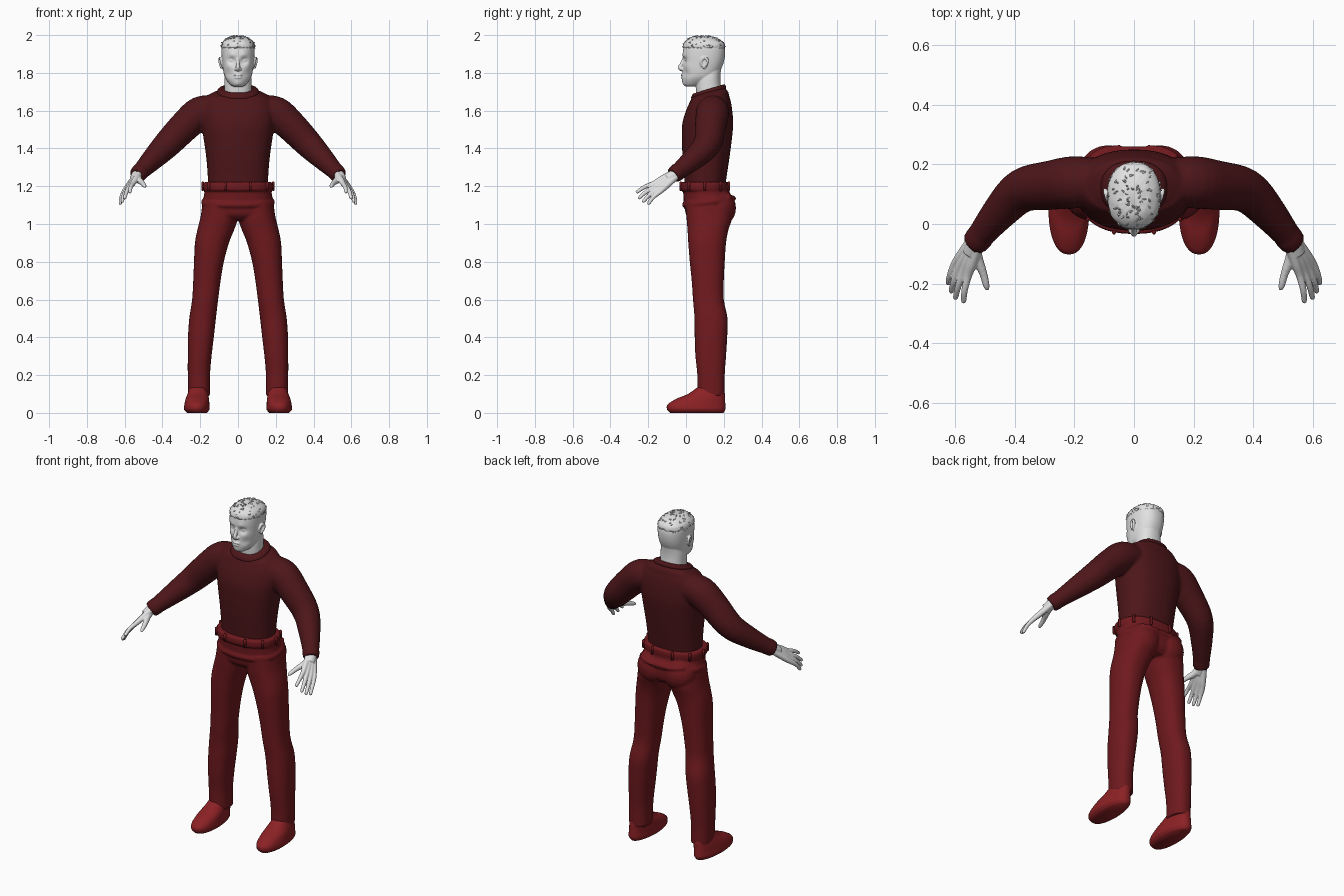
import bpy, bmesh, math, random
from mathutils import Vector, Matrix

if "Cube" in bpy.data.objects:
    bpy.data.objects.remove(bpy.data.objects["Cube"])
random.seed(4)


def material(name, colour):
    m = bpy.data.materials.new(name)
    m.use_nodes = True
    m.diffuse_color = (*colour, 1)
    m.node_tree.nodes["Principled BSDF"].inputs["Base Color"].default_value = (*colour, 1)
    return m


pale = material("pale grey skin", (0.75, 0.75, 0.75))
maroon = material("dark maroon knit", (0.075, 0.008, 0.01))
red = material("deep red cloth", (0.16, 0.01, 0.013))
shoe_red = material("shoe red", (0.26, 0.015, 0.018))


def spline(keys, steps):
    """Catmull-Rom interpolation of equal-length tuples."""
    out = []
    for i in range(len(keys) - 1):
        four = [keys[max(0, min(len(keys) - 1, i + k))] for k in (-1, 0, 1, 2)]
        for s in range(steps):
            t = s / steps
            out.append([b + 0.5 * t * (c - a + t * (2*a - 5*b + 4*c - d + t * (3*(b - c) + d - a)))
                        for a, b, c, d in zip(*four)])
    return out + [list(keys[-1])]


def skin(bm, rings, mirror=False):
    """Bridge rings of points into a closed solid, optionally on both sides."""
    made = []
    for side in ((1, -1) if mirror else (1,)):
        loops = [[bm.verts.new((p[0] * side, p[1], p[2])) for p in r] for r in rings]
        n = len(loops[0])
        for a, b in zip(loops, loops[1:]):
            for i in range(n):
                bm.faces.new((a[i], a[(i + 1) % n], b[(i + 1) % n], b[i]))
        bm.faces.new(loops[0])
        bm.faces.new(loops[-1])
        made += [v for r in loops for v in r]
    return made


def oval(z, x0, x1, y0, y1, tilt=0, sides=40, power=2.3):
    pts = []
    for i in range(sides):
        a = math.tau * i / sides
        c, s = math.cos(a), math.sin(a)
        dx = math.copysign(abs(c) ** (2 / power), c) * (x1 - x0) / 2
        dy = math.copysign(abs(s) ** (2 / power), s) * (y1 - y0) / 2
        pts.append(((x0 + x1) / 2 + dx, (y0 + y1) / 2 + dy, z + tilt * dy))
    return pts


def stack(bm, keys, mirror=False, steps=4, sides=40):
    """Solid from level ovals: (z, x0, x1, y0, y1[, tilt])."""
    return skin(bm, [oval(*k, sides=sides) for k in spline(keys, steps)], mirror)


def body(bm, keys, **kw):
    """Centred stack: (z, half width, y0, y1[, tilt])."""
    return stack(bm, [(k[0], -k[1], *k[1:]) for k in keys], **kw)


def tube(bm, keys, mirror=False, steps=4, sides=20):
    """Round limb along a path of (x, y, z, radius)."""
    path = spline(keys, steps)
    rings = []
    for i, (x, y, z, r) in enumerate(path):
        t = Vector(path[min(i + 1, len(path) - 1)][:3]) - Vector(path[max(i - 1, 0)][:3])
        u = t.cross(Vector((0.3, 1, 0.2))).normalized()
        v = t.cross(u).normalized()
        rings.append([Vector((x, y, z)) + r * (math.cos(a) * u + math.sin(a) * v)
                      for a in (math.tau * k / sides for k in range(sides))])
    skin(bm, rings, mirror)


def ball(bm, centre, radii, mirror=False):
    for side in ((1, -1) if mirror else (1,)):
        place = Matrix.Translation((centre[0] * side, *centre[1:])) @ Matrix.Diagonal((*radii, 1))
        bmesh.ops.create_uvsphere(bm, u_segments=20, v_segments=12, radius=1, matrix=place)


def finish(bm, name, mat, voxel=0, smooth=3):
    bmesh.ops.recalc_face_normals(bm, faces=bm.faces)
    mesh = bpy.data.meshes.new(name)
    bm.to_mesh(mesh)
    bm.free()
    mesh.materials.append(mat)
    mesh.shade_smooth()
    ob = bpy.data.objects.new(name, mesh)
    bpy.context.collection.objects.link(ob)
    if voxel:
        mod = ob.modifiers.new("blend", "REMESH")
        mod.mode = "VOXEL"
        mod.voxel_size = voxel
        mod.use_smooth_shade = True
        soft = ob.modifiers.new("soften", "SMOOTH")
        soft.factor, soft.iterations = 0.5, smooth
    return ob


# Sweater: torso, sleeves and cuffs
bm = bmesh.new()
body(bm, [(1.17, .155, -.005, .205), (1.25, .16, -.01, .215), (1.35, .168, -.018, .23),
          (1.45, .182, -.022, .243), (1.53, .193, -.02, .25), (1.6, .197, 0, .245),
          (1.65, .185, .022, .237, .05), (1.683, .155, .038, .225, .15), (1.703, .105, .045, .205, .25)])
tube(bm, [(.12, .14, 1.6, .08), (.2, .14, 1.588, .088), (.28, .13, 1.52, .083),
          (.375, .112, 1.422, .074), (.45, .04, 1.345, .06), (.533, -.062, 1.26, .041)], True)
tube(bm, [(.515, -.041, 1.279, .048), (.537, -.067, 1.256, .044)], True)
finish(bm, "sweater", maroon, .008, 5)

# Collar rolled around the neck, lower at the front
bm = bmesh.new()
body(bm, [(1.685, .1, .035, .205, .3), (1.693, .11, .027, .212, .3), (1.705, .11, .03, .21, .3),
          (1.715, .1, .038, .203, .3)])
finish(bm, "collar", maroon)

# Trousers: hips, seat, legs, waistband, yoke fold and back pockets
bm = bmesh.new()
body(bm, [(1.21, .17, -.015, .215), (1.15, .181, -.014, .237), (1.1, .189, -.008, .25),
          (1.05, .19, 0, .245), (1.02, .13, .03, .22)])
ball(bm, (.085, .175, 1.085), (.1, .09, .1), True)
stack(bm, [(1.12, .002, .183, 0, .245), (1.03, .002, .2, .003, .243), (.97, .02, .215, .008, .225),
           (.9, .048, .228, .012, .212), (.8, .075, .233, .02, .205), (.7, .092, .237, .03, .2),
           (.6, .105, .243, .037, .2), (.5, .117, .258, .045, .22), (.4, .128, .265, .046, .218),
           (.3, .14, .266, .05, .212), (.2, .148, .266, .06, .205), (.09, .148, .264, .062, .205)], True)
band = (1.2, -.186, .186, -.034, .232)
body(bm, [(1.175, .18, -.028, .228), (1.185, .185, -.033, .231), (1.213, .185, -.033, .231),
          (1.222, .18, -.028, .226)])
body(bm, [(1.1, .186, -.008, .252, .12), (1.11, .195, -.019, .26, .12), (1.122, .195, -.02, .26, .12),
          (1.135, .184, -.012, .25, .12)])
tube(bm, [(.045, .258, 1.135, .009), (.1, .25, 1.142, .009), (.145, .225, 1.148, .009)], True)
finish(bm, "trousers", red, .007, 3)

# Belt loops
bm = bmesh.new()
for x, y, z in oval(*band, sides=10):
    bmesh.ops.create_cube(bm, size=1, matrix=Matrix.Translation((x, y, z)) @ Matrix.Diagonal((.014, .014, .05, 1)))
bmesh.ops.bevel(bm, geom=bm.edges[:], offset=.003, segments=2, affect="EDGES")
finish(bm, "belt_loops", red)

# Shoes, narrower towards the heel
bm = bmesh.new()
for v in stack(bm, [(0, .165, .27, -.085, .198), (.018, .151, .286, -.1, .208), (.045, .151, .284, -.097, .208),
                    (.075, .153, .278, -.05, .207), (.1, .156, .27, .01, .206), (.135, .166, .258, .06, .2)], True):
    centre = math.copysign(.214, v.co.x)
    v.co.x = centre + (v.co.x - centre) * (1 - .9 * max(0, v.co.y - .05))
finish(bm, "shoes", shoe_red)

# Hands: four fingers running from the wrist through the knuckles, and a thumb
bm = bmesh.new()
wrist = Vector((.533, -.062, 1.26))
first, last = Vector((.556, -.172, 1.214)), Vector((.602, -.136, 1.172))
tips = [(.572, -.264, 1.166), (.6, -.252, 1.134), (.614, -.23, 1.115), (.624, -.202, 1.104)]
for i, tip in enumerate(tips):
    knuckle = first.lerp(last, i / 3)
    root = wrist + (knuckle - first.lerp(last, .5)) * .5
    tip = Vector(tip)
    bend = knuckle.lerp(tip, .5) + Vector((.004, -.003, .005))
    tube(bm, [(*root, .017), (*root.lerp(knuckle, .6), .017), (*knuckle, .0135), (*bend, .011),
              (*bend.lerp(tip, .85), .009), (*tip, .004)], True, sides=12)
tube(bm, [(*wrist, .022), (.527, -.11, 1.236, .019), (.506, -.165, 1.217, .014),
          (.495, -.208, 1.202, .0105), (.491, -.222, 1.196, .004)], True, sides=12)
tube(bm, [(.51, -.035, 1.283, .028), (*wrist, .029), (.548, -.1, 1.238, .027)], True)
finish(bm, "hands", pale, .0035, 2)

# Head: skull with sculpted face
bm = bmesh.new()
skull = [(1.728, .025, .002, .06), (1.74, .043, -.01, .1), (1.77, .066, -.016, .15), (1.8, .076, -.016, .175),
         (1.85, .083, -.016, .198), (1.9, .087, -.017, .207), (1.94, .086, -.012, .203), (1.97, .074, .002, .185),
         (1.986, .05, .03, .15), (1.992, .02, .06, .12)]
verts = body(bm, skull, steps=6, sides=72)
# face dents and swellings: x, z, spread, push along y
for fx, fz, spread, push in [(.033, 1.866, .014, .014), (.03, 1.892, .013, -.005), (.052, 1.838, .014, -.004),
                             (.05, 1.795, .016, .006), (0, 1.782, .018, -.006), (0, 1.745, .014, -.006)]:
    for v in verts:
        if v.co.y < .07:
            d = (abs(v.co.x) - fx) ** 2 + (v.co.z - fz) ** 2
            v.co.y += push * math.exp(-d / (2 * spread ** 2))
body(bm, [(1.64, .076, .06, .2), (1.72, .072, .052, .186), (1.78, .07, .055, .182), (1.84, .06, .07, .188)])
tube(bm, [(0, -.01, 1.88, .007), (0, -.022, 1.85, .009), (0, -.032, 1.828, .011), (0, -.02, 1.814, .009)])
ball(bm, (.012, -.02, 1.82), (.008, .011, .008), True)
ball(bm, (.033, .008, 1.866), (.014, .012, .01), True)
ball(bm, (0, -.017, 1.788), (.024, .011, .006))
ball(bm, (0, -.016, 1.775), (.02, .011, .0065))
# ears: rim, bowl and lobe
tube(bm, [(.082, .085, 1.835, .007), (.088, .08, 1.86, .007), (.093, .095, 1.88, .007),
          (.097, .113, 1.87, .007), (.094, .108, 1.845, .007), (.086, .092, 1.825, .007)], True)
ball(bm, (.083, .1, 1.853), (.008, .015, .025), True)
finish(bm, "head", pale, .0035, 2)

# Cropped hair: rough cap with short tufts
bm = bmesh.new()
cap = body(bm, [(1.93, .084, -.012, .203), (1.94, .089, -.017, .207), (1.96, .084, -.009, .2),
                (1.98, .064, .012, .172), (1.99, .045, .033, .147), (1.995, .02, .06, .12)], steps=3, sides=56)
for v in cap:
    v.co += Vector([random.uniform(-.0015, .0015) for _ in range(3)])
heart = Vector((0, .095, 1.9))
for v in random.sample(cap, 110):
    out = (v.co - heart).normalized() + Vector((random.uniform(-1, 1), random.uniform(-.5, 1), -.5))
    spin = out.to_track_quat("Z", "Y").to_matrix().to_4x4()
    bmesh.ops.create_cone(bm, segments=4, radius1=.005, radius2=.001, depth=.012, cap_ends=True,
                          matrix=Matrix.Translation(v.co) @ spin)
finish(bm, "hair", pale)
